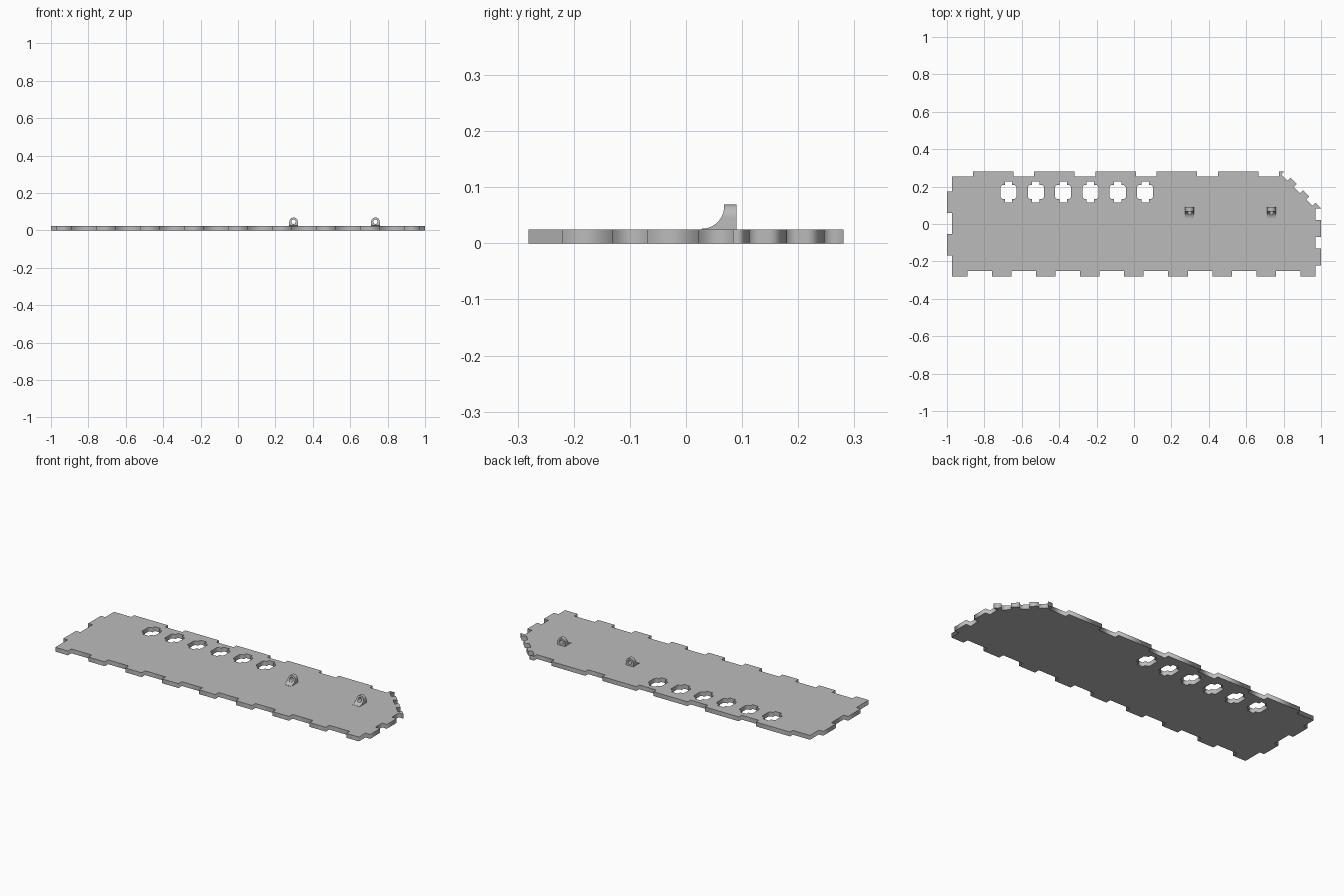
import bpy, bmesh, math

T = 0.025          # plate thickness

old = bpy.data.objects.get("Cube")
if old:
    bpy.data.objects.remove(old)

grey = bpy.data.materials.new("plain grey")
grey.use_nodes = True
colour = (0.5, 0.5, 0.5, 1)
grey.diffuse_color = colour
grey.node_tree.nodes["Principled BSDF"].inputs["Base Color"].default_value = colour


def add(name, data):
    ob = bpy.data.objects.new(name, data)
    bpy.context.collection.objects.link(ob)
    return ob


def prism(name, pts, axis, lo, hi):
    """Extrude a 2D profile along x (pts are y,z) or along y (pts are x,z)."""
    bm = bmesh.new()
    put = (lambda p: (lo, p[0], p[1])) if axis == "x" else (lambda p: (p[0], lo, p[1]))
    face = bm.faces.new([bm.verts.new(put(p)) for p in pts])
    out = bmesh.ops.extrude_face_region(bm, geom=[face])
    step = (hi - lo, 0, 0) if axis == "x" else (0, hi - lo, 0)
    bmesh.ops.translate(bm, vec=step, verts=[g for g in out["geom"] if isinstance(g, bmesh.types.BMVert)])
    bmesh.ops.recalc_face_normals(bm, faces=bm.faces)
    me = bpy.data.meshes.new(name)
    bm.to_mesh(me)
    bm.free()
    me.materials.append(grey)
    return add(name, me)


def arc(cx, cz, r, a0, a1, n):
    return [(cx + r * math.cos(math.radians(a0 + (a1 - a0) * i / n)),
             cz + r * math.sin(math.radians(a0 + (a1 - a0) * i / n))) for i in range(n + 1)]


# Outline of the plate, clockwise from the back right corner
outline = [(-0.972, 0.255)]
for i in range(6):                                   # back edge tabs
    start = -0.862 + 0.3275 * i
    end = start + 0.217 if i < 5 else 0.802
    outline += [(start, 0.255), (start, 0.281)]
    outline += [(end, 0.281)] + ([(end, 0.255)] if i < 5 else [])

SUM, D = 1.084, 0.0165                               # slanted corner tabs
for i in range(3):
    y = 0.281 - 0.067 * i
    for yy in (y, y - 0.034):
        deep = (SUM - yy - D, yy - D)
        edge = (SUM - yy, yy)
        outline += [edge, deep] if yy == y else [deep, edge]
outline += [(1.0, 0.084)]

for i in range(2):                                   # left end tabs
    y = 0.022 - 0.152 * i
    outline += [(0.97, y + 0.062), (0.97, y), (1.0, y), (1.0, y - 0.091)]
outline += [(0.97, -0.221)]

for i in reversed(range(8)):                         # front edge notches
    x = -0.891 + 0.2357 * i
    if i == 7:
        outline.append((0.97, -0.281))
    outline += [(x + 0.131, -0.281), (x + 0.131, -0.25), (x, -0.25), (x, -0.281)]
outline.append((-0.972, -0.281))

for y in (-0.168, 0.06):                             # right end tabs
    outline += [(-0.972, y), (-1.0, y), (-1.0, y + 0.115), (-0.972, y + 0.115)]

# Stepped holes, one quarter mirrored into four
quarter = [(0.043, 0.028), (0.034, 0.037), (0.02, 0.037), (0.02, 0.056)]
half = quarter + [(-x, y) for x, y in reversed(quarter)]
hole = half + [(x, -y) for x, y in reversed(half)]

# Plate as a filled and extruded flat curve
curve = bpy.data.curves.new("plate_outline", "CURVE")
curve.dimensions = "2D"
curve.fill_mode = "BOTH"
curve.extrude = T / 2
for loop in [outline] + [[(x - 0.671 + 0.146 * i, y + 0.171) for x, y in hole] for i in range(6)]:
    spline = curve.splines.new("POLY")
    spline.points.add(len(loop) - 1)
    spline.use_cyclic_u = True
    for p, (x, y) in zip(spline.points, loop):
        p.co = (x, y, 0, 1)
temp = add("plate_outline", curve)
bpy.context.view_layer.update()
mesh = bpy.data.meshes.new_from_object(temp.evaluated_get(bpy.context.evaluated_depsgraph_get()))
bpy.data.objects.remove(temp)
mesh.materials.clear()
mesh.materials.append(grey)
plate = add("plate", mesh)
plate.location.z = T / 2

# Eyelets: an arch with a curved brace in front and a round hole through it
for name, x in (("inner_eyelet", 0.297), ("outer_eyelet", 0.735)):
    R, cz = 0.023, 0.046
    arch = [(x + R, T - 0.004)] + arc(x, cz, R, 0, 180, 20) + [(x - R, T - 0.004)]
    eyelet = prism(name, arch, "y", 0.025, 0.09)
    brace = [(0.1, 0.08), (0.1, 0.015), (0.028, 0.015)]
    brace += arc(0.028, 0.066, 0.04, -90, 0, 12) + [(0.068, 0.08)]
    cutters = [(prism("brace_shape", brace, "x", x - 0.05, x + 0.05), "INTERSECT"),
               (prism("hole_cutter", arc(x, cz, 0.012, 0, 345, 23), "y", 0.0, 0.12), "DIFFERENCE")]
    for cutter, operation in cutters:
        cutter.hide_render = True
        mod = eyelet.modifiers.new(operation.title(), "BOOLEAN")
        mod.operation = operation
        mod.solver = "EXACT"
        mod.object = cutter
    bpy.ops.object.select_all(action="DESELECT")
    eyelet.select_set(True)
    bpy.context.view_layer.objects.active = eyelet
    for mod in list(eyelet.modifiers):
        bpy.ops.object.modifier_apply(modifier=mod.name)
    for cutter, _ in cutters:
        bpy.data.objects.remove(cutter)
    bpy.ops.object.shade_smooth_by_angle()
